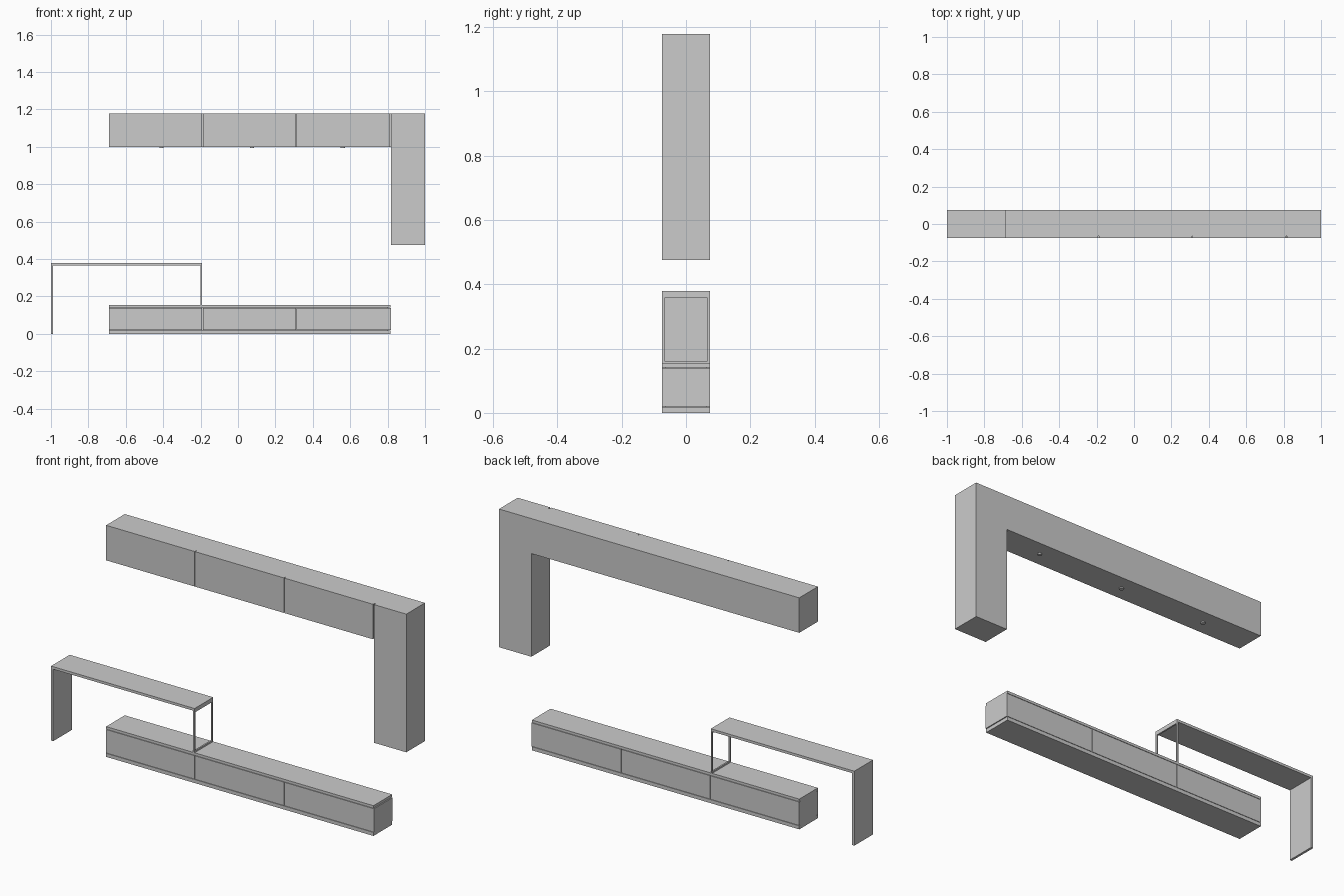
import bpy, bmesh

if "Cube" in bpy.data.objects:
    bpy.data.objects.remove(bpy.data.objects["Cube"])

X0, X1 = -0.69, 0.815      # long cabinets
D = 0.075                  # half depth
T = 0.012                  # board thickness
GAP = 0.003
STEP = (X1 - X0) / 3


def box(name, x, y, z):
    bm = bmesh.new()
    bmesh.ops.create_cube(bm, size=1)
    for v in bm.verts:
        v.co = [lo + (c + 0.5) * (hi - lo) for c, (lo, hi) in zip(v.co, (x, y, z))]
    return finish(name, bm)


def extrude_xz(name, pts, y0, y1):
    bm = bmesh.new()
    face = bm.faces.new([bm.verts.new((x, y0, z)) for x, z in pts])
    res = bmesh.ops.extrude_face_region(bm, geom=[face])
    for g in res["geom"]:
        if isinstance(g, bmesh.types.BMVert):
            g.co.y = y1
    bmesh.ops.recalc_face_normals(bm, faces=bm.faces)
    return finish(name, bm)


def finish(name, bm):
    me = bpy.data.meshes.new(name)
    bm.to_mesh(me)
    bm.free()
    ob = bpy.data.objects.new(name, me)
    bpy.context.collection.objects.link(ob)
    return ob


# Upper L-shaped cabinet carcass with its doors
extrude_xz("upper_carcass", [(X0, 1.0), (0.818, 1.0), (0.818, 0.475), (1, 0.475),
                             (1, 1.178), (X0, 1.178)], -D + T, D)
for i in range(3):
    a = X0 + i * STEP
    box(f"upper_door_{i + 1}", (a, a + STEP - GAP), (-D, -D + T), (1.0, 1.178))
box("tall_door", (0.818, 1), (-D, -D + T), (0.475, 1.178))

# Spotlights under the upper cabinet
for i, x in enumerate((-0.41, 0.075, 0.56)):
    bpy.ops.mesh.primitive_cylinder_add(vertices=24, radius=0.011, depth=0.008,
                                        location=(x, 0, 0.998))
    bpy.context.object.name = f"spotlight_{i + 1}"
    bpy.ops.object.shade_smooth_by_angle()

# Low cabinet: boards, core, end panels, and panels front and back
box("low_bottom", (X0, X1), (-D, D), (0, 0.018))
box("low_top", (X0, X1), (-D, D), (0.141, 0.154))
box("low_core", (X0 + T, X1 - T), (-D + T, D - T), (0.018, 0.141))
box("low_left_end", (X0, X0 + T), (-D + T, D - T), (0.018, 0.141))
box("low_right_end", (X1 - T, X1 + 0.003), (-D, D), (0.02, 0.139))
for side, y in (("front", (-D, -D + T)), ("back", (D - T, D))):
    for i in range(3):
        a = X0 + i * STEP
        b = a + STEP - (GAP if i < 2 else T)
        box(f"low_{side}_panel_{i + 1}", (a, b), y, (0.02, 0.139))

# Bridge shelf with a board leg on the left
extrude_xz("bridge_shelf", [(-1, 0), (-1 + T, 0), (-1 + T, 0.366), (-0.192, 0.366),
                            (-0.192, 0.379), (-1, 0.379)], -D, D)

# Metal frame carrying the shelf on the low cabinet
B = 0.008
fx = (-0.2, -0.192)
for name, z in (("lower", (0.154, 0.154 + B)), ("upper", (0.366 - B, 0.366))):
    box(f"frame_{name}_bar", fx, (-D, D), z)
for name, y in (("front", (-D, -D + B)), ("back", (D - B, D))):
    box(f"frame_{name}_post", fx, y, (0.154 + B, 0.366 - B))
